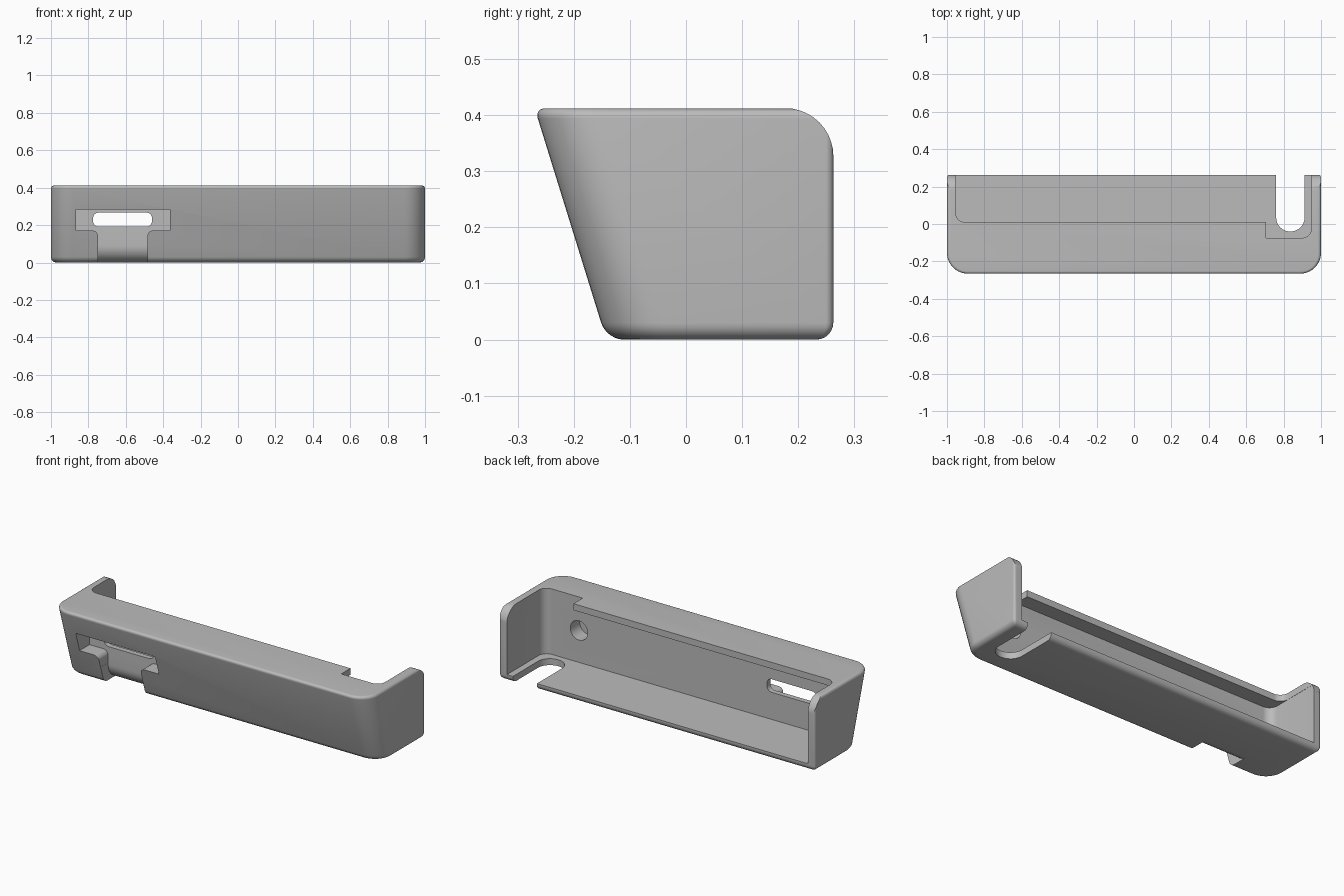
import bpy, bmesh, math
from mathutils import Vector

cube = bpy.data.objects.get("Cube")
if cube:
    bpy.data.objects.remove(cube)

grey = bpy.data.materials.new("plain_grey")
grey.use_nodes = True
grey.diffuse_color = (0.5, 0.5, 0.5, 1)
grey.node_tree.nodes["Principled BSDF"].inputs["Base Color"].default_value = (0.5, 0.5, 0.5, 1)


def rounded(corners, steps=10):
    """Polygon of right-angled corners (u, v, optional radius)."""
    out = []
    for i, c in enumerate(corners):
        p = Vector(c[:2])
        if len(c) < 3:
            out.append(p)
            continue
        r = c[2]
        before = (Vector(corners[i - 1][:2]) - p).normalized()
        after = (Vector(corners[(i + 1) % len(corners)][:2]) - p).normalized()
        centre = p + r * (before + after)
        for k in range(steps + 1):
            t = math.pi / 2 * k / steps
            out.append(centre - r * (after * math.cos(t) + before * math.sin(t)))
    return out


def rect(u0, u1, v0, v1, r):
    return rounded([(u0, v0, r), (u1, v0, r), (u1, v1, r), (u0, v1, r)])


def loft(name, rings):
    """Closed solid through rings of equal point count."""
    bm = bmesh.new()
    rows = [[bm.verts.new(p) for p in ring] for ring in rings]
    n = len(rows[0])
    for a, b in zip(rows, rows[1:]):
        for i in range(n):
            j = (i + 1) % n
            bm.faces.new((a[i], a[j], b[j], b[i]))
    bm.faces.new(rows[0])
    bm.faces.new(rows[-1])
    bmesh.ops.recalc_face_normals(bm, faces=bm.faces)
    mesh = bpy.data.meshes.new(name)
    bm.to_mesh(mesh)
    bm.free()
    mesh.materials.append(grey)
    ob = bpy.data.objects.new(name, mesh)
    bpy.context.collection.objects.link(ob)
    return ob


def prism(name, outline, axis, lo, hi):
    place = {"x": lambda p, a: (a, p[0], p[1]),
             "y": lambda p, a: (p[0], a, p[1]),
             "z": lambda p, a: (p[0], p[1], a)}[axis]
    return loft(name, [[place(p, a) for p in outline] for a in (lo, hi)])


# Outer shell: rounded footprint with a leaning front, softened top and bottom rims
TOP, BACK, LOW_R, TOP_R = 0.412, 0.2625, 0.03, 0.018


def footprint(z, inset):
    x, back = 1 - inset, BACK - inset
    front = -0.142 - 0.31 * z + inset
    r, rb = 0.11 - inset, 0.034 - inset
    pts = rounded([(-x, front, r), (x, front, r), (x, back, rb * 0.4), (-x, back, rb * 0.4)])
    return [(p.x, p.y, z) for p in pts]


rings = []
for k in range(7):
    t = math.pi / 2 * k / 6
    rings.append(footprint(LOW_R * (1 - math.cos(t)), LOW_R * (1 - math.sin(t))))
for k in range(7):
    t = math.pi / 2 * k / 6
    rings.append(footprint(TOP - TOP_R * (1 - math.sin(t)), TOP_R * (1 - math.cos(t))))
body = loft("holder_body", rings)

# Cutters
cutters = [
    # large round on the top back corner
    prism("back_round_cutter", rounded([(0.1, 0.6), (0.1, 0.4125), (0.2627, 0.4125, 0.086),
                                        (0.2627, 0.2), (0.5, 0.2), (0.5, 0.6)]), "x", -1.2, 1.2),
    # main pocket, open at the back
    prism("cavity_cutter", rounded([(-0.955, 0.5), (-0.955, -0.075, 0.05),
                                    (0.95, -0.075, 0.05), (0.95, 0.5)]), "z", 0.037, 0.375),
    # stepped opening in the top
    prism("top_opening_cutter", rounded([(-0.954, 0.5), (-0.954, 0.01, 0.05), (0.705, 0.01),
                                         (0.705, -0.074), (0.949, -0.074, 0.05), (0.949, 0.5)]),
          "z", 0.2, 0.6),
    # round-ended slot in the floor
    prism("floor_slot_cutter", rounded([(0.76, 0.5), (0.76, -0.04, 0.075),
                                        (0.912, -0.04, 0.075), (0.912, 0.5)]), "z", -0.1, 0.1),
    # blind round hole in the inner wall
    prism("round_hole_cutter", rect(0.675, 0.785, 0.165, 0.275, 0.0549), "y", -0.16, 0),
    # front recess between two shoulders
    prism("front_recess_cutter", rounded([(-0.866, 0.283), (-0.866, 0.171), (-0.749, 0.171, 0.03),
                                          (-0.749, 0.1), (-0.484, 0.1), (-0.484, 0.171, 0.03),
                                          (-0.364, 0.171), (-0.364, 0.283)]), "y", -0.5, -0.105),
    # channel curving under the bottom edge
    prism("channel_cutter", rounded([(-0.5, -0.1), (-0.5, 0.15), (-0.1049, 0.15),
                                     (-0.1049, -0.0005, 0.09), (0.01, -0.0005), (0.01, -0.1)]),
          "x", -0.7485, -0.4845),
    # long slot through the front wall
    prism("front_slot_cutter", rect(-0.775, -0.46, 0.192, 0.267, 0.03), "y", -0.4, 0),
]
for cutter in cutters:
    cutter.hide_render = True
    cutter.hide_viewport = True
    mod = body.modifiers.new(cutter.name, "BOOLEAN")
    mod.operation = "DIFFERENCE"
    mod.solver = "EXACT"
    mod.object = cutter

# Bake the cuts, then shade
bpy.context.view_layer.update()
baked = bpy.data.meshes.new_from_object(body.evaluated_get(bpy.context.evaluated_depsgraph_get()))
body.modifiers.clear()
body.data = baked
for cutter in cutters:
    bpy.data.objects.remove(cutter)
bpy.ops.object.select_all(action="DESELECT")
body.select_set(True)
bpy.context.view_layer.objects.active = body
bpy.ops.object.shade_smooth_by_angle(angle=math.radians(30))
